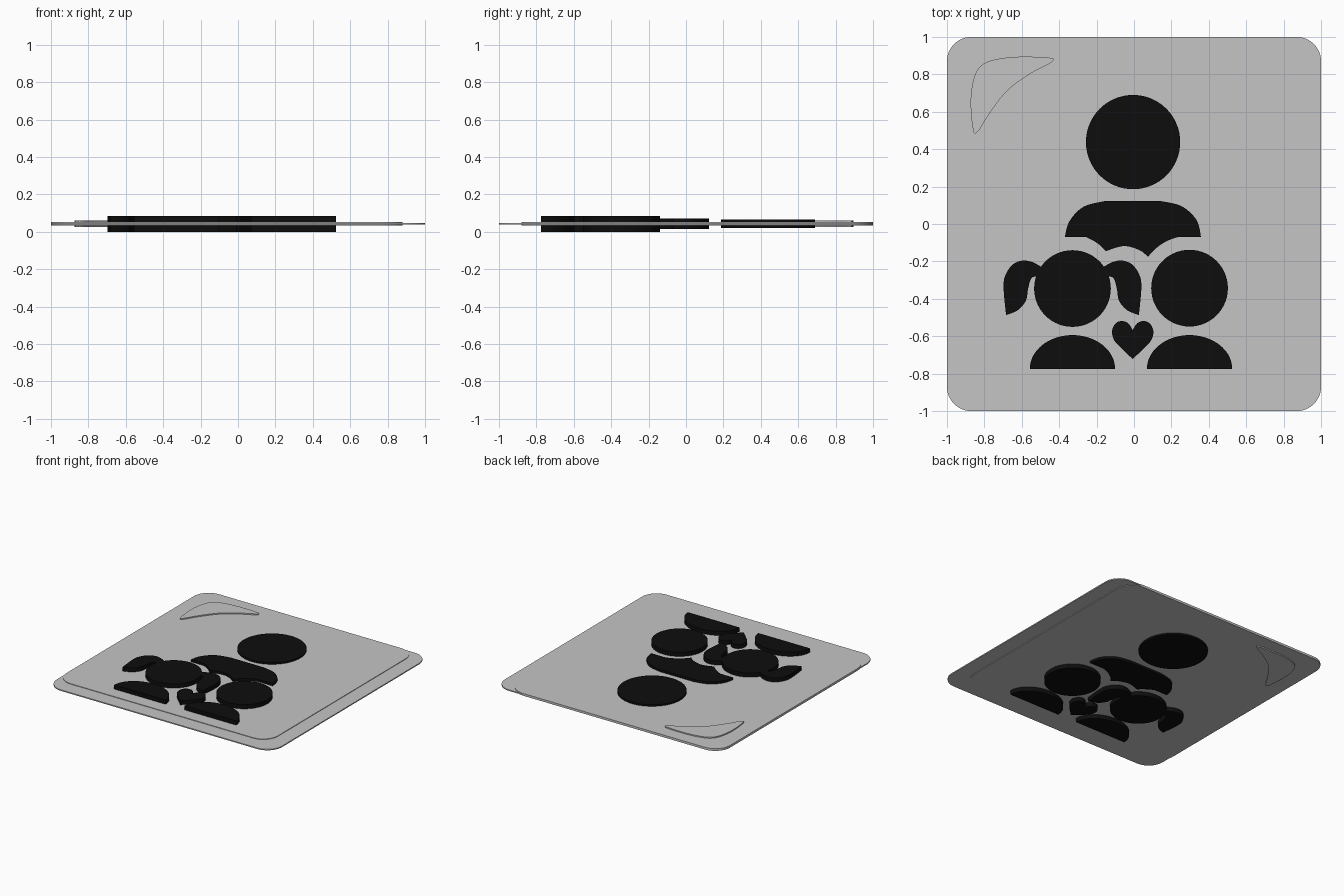
import bpy
import bmesh
from math import sin, cos, pi, radians, atan2
from mathutils import Vector

old = bpy.data.objects.get("Cube")
if old:
    bpy.data.objects.remove(old, do_unlink=True)

MID = 0.0425  # every layer is centred on this height


def material(name, value):
    m = bpy.data.materials.new(name)
    m.use_nodes = True
    colour = (value, value, value, 1)
    m.diffuse_color = colour
    m.node_tree.nodes["Principled BSDF"].inputs["Base Color"].default_value = colour
    return m


grey = material("light grey", 0.56)
black = material("near black", 0.004)


def arc(cx, cy, rx, ry, start, end, steps=24):
    """Points along an elliptical arc, angles in degrees."""
    angles = [radians(start + (end - start) * i / steps) for i in range(steps + 1)]
    return [(cx + rx * cos(a), cy + ry * sin(a)) for a in angles]


def arc_between(centre, p, q, steps=12):
    """Arc about a centre from p to q, taking the short way round."""
    c, a, b = Vector(centre), Vector(p), Vector(q)
    a, b = a - c, b - c
    start, end = atan2(a.y, a.x), atan2(b.y, b.x)
    turn = (end - start + pi) % (2 * pi) - pi
    pts = []
    for i in range(steps + 1):
        t = i / steps
        r = a.length + (b.length - a.length) * t
        pts.append((c.x + r * cos(start + turn * t), c.y + r * sin(start + turn * t)))
    return pts


def spline(pts, closed=False, steps=6):
    """Smooth curve through the points."""
    p = [Vector(v) for v in pts]
    p = [p[-1]] + p + p[:2] if closed else [p[0]] + p + [p[-1]]
    out = []
    for a, b, c, d in zip(p, p[1:], p[2:], p[3:]):
        for i in range(steps):
            t = i / steps
            v = b + (c - a) * t / 2 + (2 * a - 5 * b + 4 * c - d) * t**2 / 2
            v += (3 * b - a - 3 * c + d) * t**3 / 2
            out.append(tuple(v))
    return out if closed else out + [tuple(p[-1])]


def rounded_square(cx, cy, half, r):
    k = half - r
    corners = [(k, k, 0), (-k, k, 90), (-k, -k, 180), (k, -k, 270)]
    return [p for x, y, a in corners for p in arc(cx + x, cy + y, r, r, a, a + 90, 12)]


def slab(name, outline, thickness, mat):
    """Extrude a flat outline evenly above and below the middle height."""
    pts = []
    for p in outline:
        if not pts or (Vector(p) - Vector(pts[-1])).length > 1e-4:
            pts.append(p)
    if (Vector(pts[0]) - Vector(pts[-1])).length < 1e-4:
        pts.pop()
    bm = bmesh.new()
    face = bm.faces.new([bm.verts.new((x, y, MID - thickness / 2)) for x, y in pts])
    res = bmesh.ops.extrude_face_region(bm, geom=[face])
    top = [g for g in res["geom"] if isinstance(g, bmesh.types.BMVert)]
    bmesh.ops.translate(bm, verts=top, vec=(0, 0, thickness))
    bmesh.ops.recalc_face_normals(bm, faces=bm.faces)
    mesh = bpy.data.meshes.new(name)
    bm.to_mesh(mesh)
    bm.free()
    mesh.materials.append(mat)
    obj = bpy.data.objects.new(name, mesh)
    bpy.context.collection.objects.link(obj)
    parts.append(obj)


parts = []
FULL = 2 * MID
GIRL = (-0.329, -0.345)
BOY = (0.297, -0.343)

# Base plate, offset inner panel and corner crescent
slab("base_plate", rounded_square(0, 0, 1, 0.13), 0.009, grey)
slab("raised_panel", rounded_square(-0.06, 0.06, 0.94, 0.13), 0.018, grey)
crescent = spline([(-0.86, 0.5), (-0.872, 0.69), (-0.825, 0.84), (-0.68, 0.89),
                   (-0.46, 0.89), (-0.44, 0.865), (-0.56, 0.8), (-0.68, 0.71),
                   (-0.78, 0.58), (-0.83, 0.5)], closed=True)
slab("corner_crescent", crescent, 0.036, grey)

# Parent: round head, and shoulders cut away around the two children
slab("parent_head", arc(-0.005, 0.438, 0.252, 0.252, 0, 360, 64), 0.045, black)
shoulders = spline([(-0.37, -0.07), (-0.345, 0.015), (-0.27, 0.092), (-0.155, 0.123)])
shoulders += spline([(0.14, 0.123), (0.255, 0.095), (0.335, 0.02), (0.358, -0.07)])
shoulders += arc_between(BOY, (0.235, -0.07), (0.075, -0.176))
shoulders += spline([(0.075, -0.176), (0.03, -0.14), (-0.055, -0.118), (-0.15, -0.145)])
shoulders += arc_between(GIRL, (-0.15, -0.145), (-0.257, -0.07))
slab("parent_shoulders", shoulders, 0.055, black)

# Children: round heads over domed bodies
for who, (cx, cy) in (("girl", GIRL), ("boy", BOY)):
    slab(who + "_head", arc(cx, cy, 0.205, 0.205, 0, 360, 56), FULL, black)
    slab(who + "_body", arc(cx, -0.775, 0.228, 0.181, 0, 180, 36), FULL, black)

# Pigtails, mirrored about the girl's head
pigtail = spline([(-0.684, -0.487), (-0.697, -0.35), (-0.69, -0.28), (-0.652, -0.22),
                  (-0.6, -0.196), (-0.545, -0.203), (-0.49, -0.232), (-0.43, -0.26)])
pigtail += spline([(-0.47, -0.3), (-0.52, -0.282), (-0.55, -0.292), (-0.567, -0.35),
                   (-0.578, -0.41), (-0.62, -0.46), (-0.684, -0.487)])
slab("right_pigtail", pigtail, FULL, black)
slab("left_pigtail", [(2 * GIRL[0] - x, y) for x, y in pigtail], FULL, black)

# Heart between the children
half = spline([(0, -0.567), (0.025, -0.53), (0.06, -0.519), (0.092, -0.532),
               (0.11, -0.57), (0.104, -0.61), (0.08, -0.645), (0, -0.722)])
heart = half + [(-x, y) for x, y in reversed(half)]
slab("heart", [(x - 0.007, y) for x, y in heart], FULL, black)

# Smooth the curved rims and keep the cap edges sharp
for obj in parts:
    obj.select_set(True)
bpy.context.view_layer.objects.active = parts[0]
bpy.ops.object.shade_smooth_by_angle(angle=radians(35))
